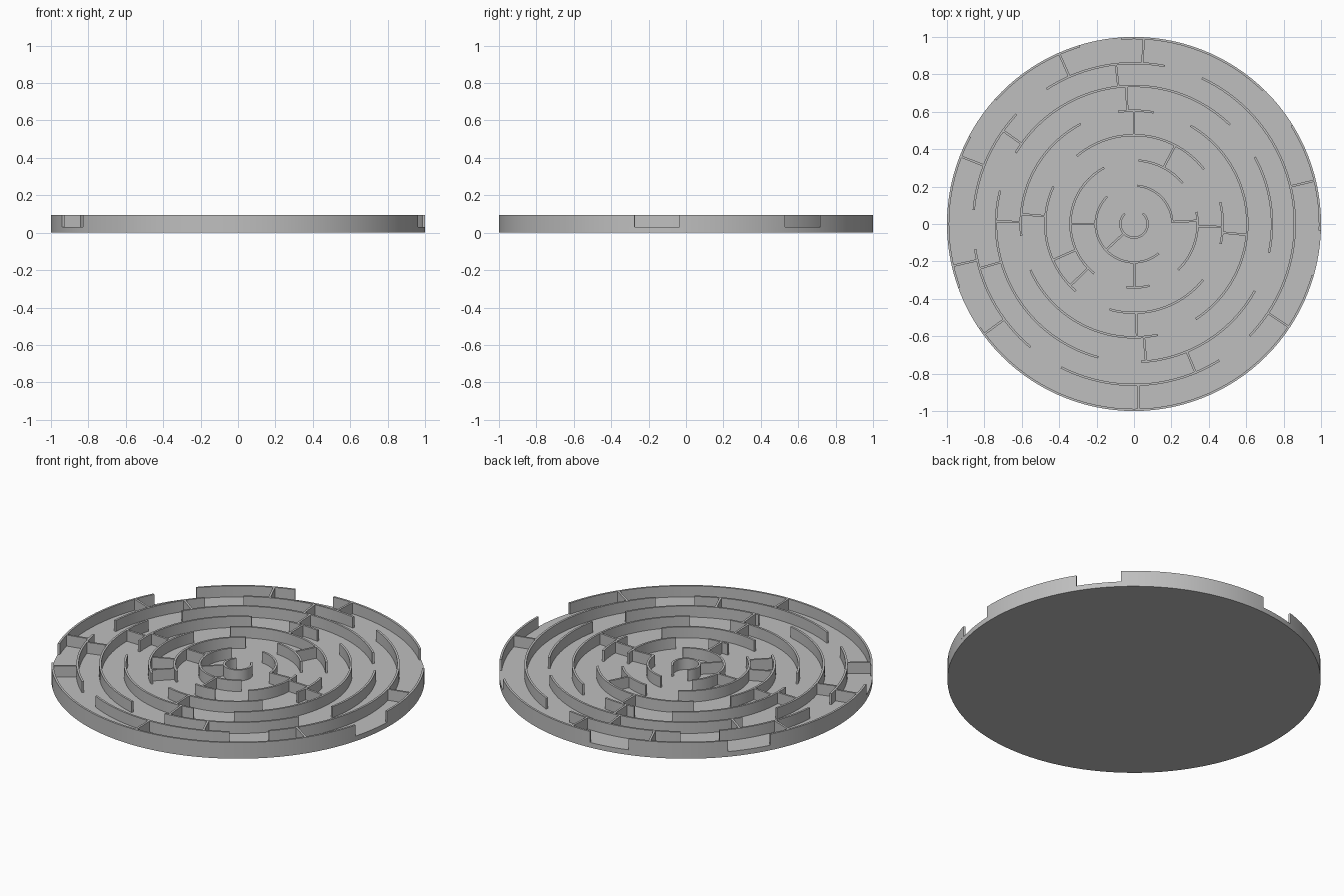
import bpy
import bmesh
from math import radians, cos, sin, floor, ceil

if "Cube" in bpy.data.objects:
    bpy.data.objects.remove(bpy.data.objects["Cube"], do_unlink=True)

FLOOR, TOP, THICK, STEP = 0.03, 0.095, 0.012, 3
RADII = [0.073, 0.205, 0.34, 0.475, 0.606, 0.738, 0.86, 0.994]

grey = bpy.data.materials.new("light_grey")
grey.use_nodes = True
colour = (0.52, 0.52, 0.52, 1)
grey.diffuse_color = colour
grey.node_tree.nodes["Principled BSDF"].inputs["Base Color"].default_value = colour


def finish(name, bm):
    bmesh.ops.recalc_face_normals(bm, faces=bm.faces)
    mesh = bpy.data.meshes.new(name)
    bm.to_mesh(mesh)
    bm.free()
    mesh.materials.append(grey)
    obj = bpy.data.objects.new(name, mesh)
    bpy.context.collection.objects.link(obj)
    bpy.ops.object.select_all(action="DESELECT")
    obj.select_set(True)
    bpy.context.view_layer.objects.active = obj
    bpy.ops.object.shade_smooth_by_angle(angle=radians(30))
    return obj


def sweep(bm, sections):
    """Join rectangular cross-sections into one capped solid."""
    loops = [[bm.verts.new(p) for p in s] for s in sections]
    for a, b in zip(loops, loops[1:]):
        for i in range(4):
            j = (i + 1) % 4
            bm.faces.new((a[i], a[j], b[j], b[i]))
    bm.faces.new(loops[0])
    bm.faces.new(loops[-1][::-1])


def arc_wall(bm, radius, start, end):
    """Curved wall, with its joints on the same divisions as the base."""
    inner = range(floor(start / STEP) + 1, ceil(end / STEP))
    sections = []
    for angle in [start] + [k * STEP for k in inner] + [end]:
        c, s = cos(radians(angle)), sin(radians(angle))
        r0, r1 = radius - THICK / 2, radius + THICK / 2
        sections.append([(r * c, r * s, z) for r, z in
                         ((r0, FLOOR), (r1, FLOOR), (r1, TOP), (r0, TOP))])
    sweep(bm, sections)


def spoke_wall(bm, r0, r1, angle):
    """Straight wall running outward from one ring to the next."""
    c, s, h = cos(radians(angle)), sin(radians(angle)), THICK / 2
    sweep(bm, [[(r * c - t * s, r * s + t * c, z) for t, z in
                ((-h, FLOOR), (h, FLOOR), (h, TOP), (-h, TOP))]
               for r in (r0, r1)])


# Round base plate
bm = bmesh.new()
bmesh.ops.create_cone(bm, cap_ends=True, segments=360 // STEP,
                      radius1=1, radius2=1, depth=FLOOR)
bmesh.ops.translate(bm, verts=bm.verts, vec=(0, 0, FLOOR / 2))
finish("base_plate", bm)

# Curved walls, from the centre outward: start and end angles
ARCS = [
    [(132, 410)],
    [(2, 85), (134, 310)],
    [(40, 86), (118, 231), (263, 284), (314, 371)],
    [(38, 130), (155, 229), (254, 321), (347, 374)],
    [(80, 98), (118, 186), (204, 282), (303, 420)],
    [(46, 149), (166, 255), (273, 331), (348, 389)],
    [(79, 123), (137, 175), (189, 230), (243, 302), (316, 425)],
    [(46, 94), (107, 138), (152, 200), (214, 344), (358, 392)],
]
for i, (radius, arcs) in enumerate(zip(RADII, ARCS)):
    bm = bmesh.new()
    for start, end in arcs:
        arc_wall(bm, radius, start, end)
    finish("outer_rim" if i == len(RADII) - 1 else f"ring_wall_{i + 1}", bm)

# Straight walls in each corridor, from the centre outward: angles
SPOKES = [
    [223],
    [3, 180, 270.5],
    [62.3, 204, 224, -2],
    [90, 175, 271.5, -5.5],
    [93.3, 179, 275],
    [96.5, 144.5, 196, 292.5],
    [13.5, 87, 113.7, 158.7, 193, 216.3, 271.5, -33.6],
]
for i, angles in enumerate(SPOKES):
    bm = bmesh.new()
    for angle in angles:
        spoke_wall(bm, RADII[i], RADII[i + 1], angle)
    finish(f"corridor_dividers_{i + 1}", bm)
